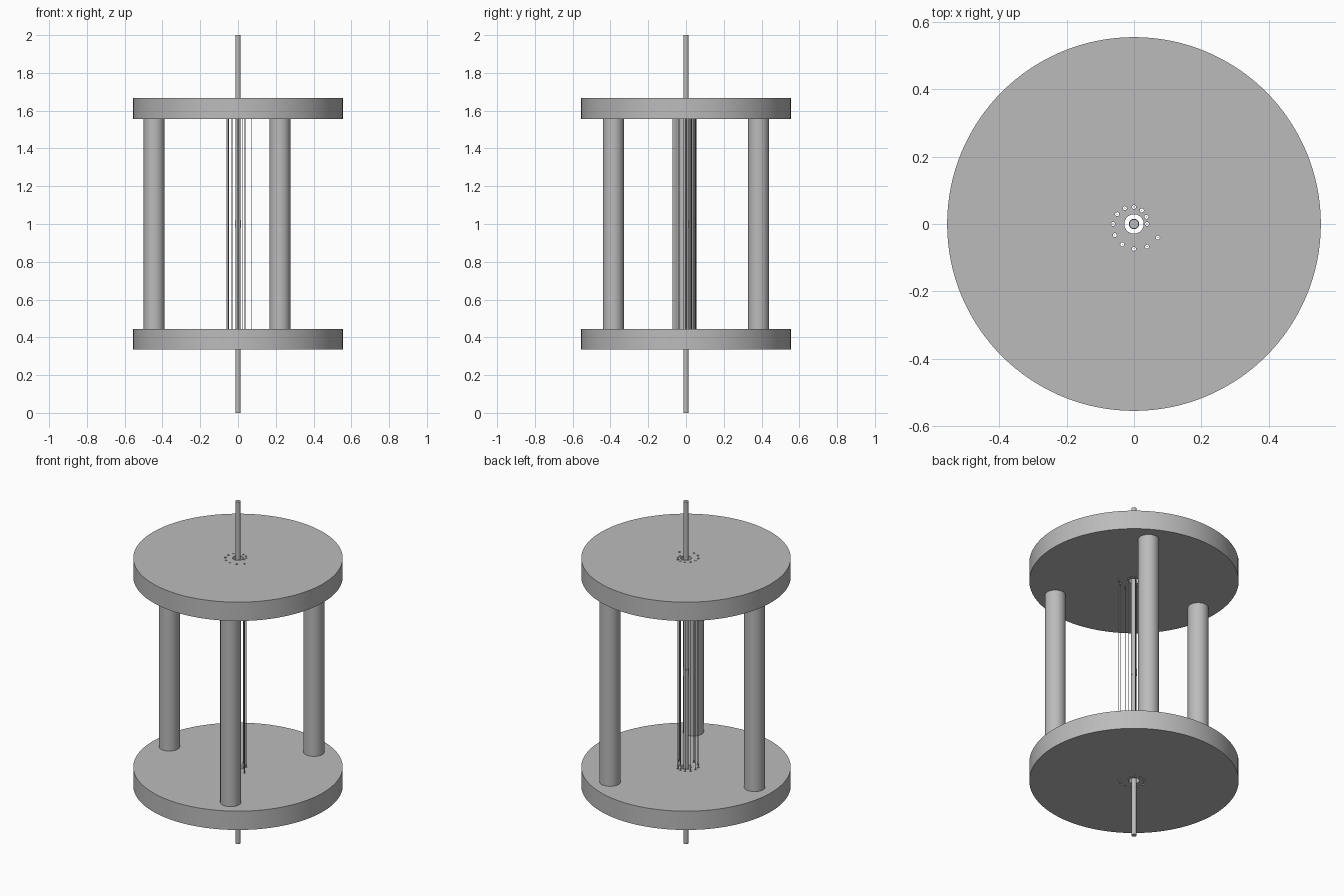
import bpy
import math

cube = bpy.data.objects.get("Cube")
if cube:
    bpy.data.objects.remove(cube, do_unlink=True)

grey = bpy.data.materials.new("plain grey")
grey.use_nodes = True
colour = (0.5, 0.5, 0.5, 1)
grey.diffuse_color = colour
grey.node_tree.nodes["Principled BSDF"].inputs["Base Color"].default_value = colour


def cylinder(name, radius, bottom, top, x=0, y=0, sides=32):
    bpy.ops.mesh.primitive_cylinder_add(
        vertices=sides, radius=radius, depth=top - bottom,
        location=(x, y, (bottom + top) / 2))
    obj = bpy.context.object
    obj.name = name
    obj.data.materials.append(grey)
    return obj


def smooth(obj):
    bpy.ops.object.select_all(action="DESELECT")
    obj.select_set(True)
    bpy.context.view_layer.objects.active = obj
    bpy.ops.object.shade_smooth_by_angle(angle=math.radians(35))


# Spiral of wire positions around the axle
spiral = []
for i in range(12):
    angle, reach = i * math.pi / 6, 0.0386 + 0.0039 * i
    spiral.append((reach * math.cos(angle), reach * math.sin(angle)))


def pierced_disc(name, bottom, top):
    disc = cylinder(name, 0.555, bottom, top, sides=128)
    # Axle bore and wire holes, joined into one cutter
    cutters = [cylinder("bore_cutter", 0.029, bottom - 0.1, top + 0.1)]
    cutters += [cylinder("hole_cutter", 0.006, bottom - 0.1, top + 0.1, x, y, 16)
                for x, y in spiral]
    bpy.ops.object.select_all(action="DESELECT")
    for c in cutters:
        c.select_set(True)
    bpy.context.view_layer.objects.active = cutters[0]
    bpy.ops.object.join()
    cutter = bpy.context.object
    mod = disc.modifiers.new("holes", "BOOLEAN")
    mod.operation = "DIFFERENCE"
    mod.solver = "EXACT"
    mod.object = cutter
    bpy.context.view_layer.objects.active = disc
    bpy.ops.object.modifier_apply(modifier=mod.name)
    bpy.data.objects.remove(cutter, do_unlink=True)
    smooth(disc)


# End discs
pierced_disc("lower_disc", 0.335, 0.445)
pierced_disc("upper_disc", 1.557, 1.667)

# Three supporting pillars
for i in range(3):
    a = math.pi + i * math.tau / 3
    smooth(cylinder(f"pillar_{i + 1}", 0.0555, 0.445, 1.557,
                    0.444 * math.cos(a), 0.444 * math.sin(a), 48))

# Central axle with its small middle collar
smooth(cylinder("axle", 0.0139, 0, 2))
smooth(cylinder("axle_collar", 0.0155, 0.98, 1.02))

# Fine wires strung between the discs
for i, (x, y) in enumerate(spiral):
    smooth(cylinder(f"wire_{i + 1}", 0.0015, 0.335, 1.667, x, y, 8))
